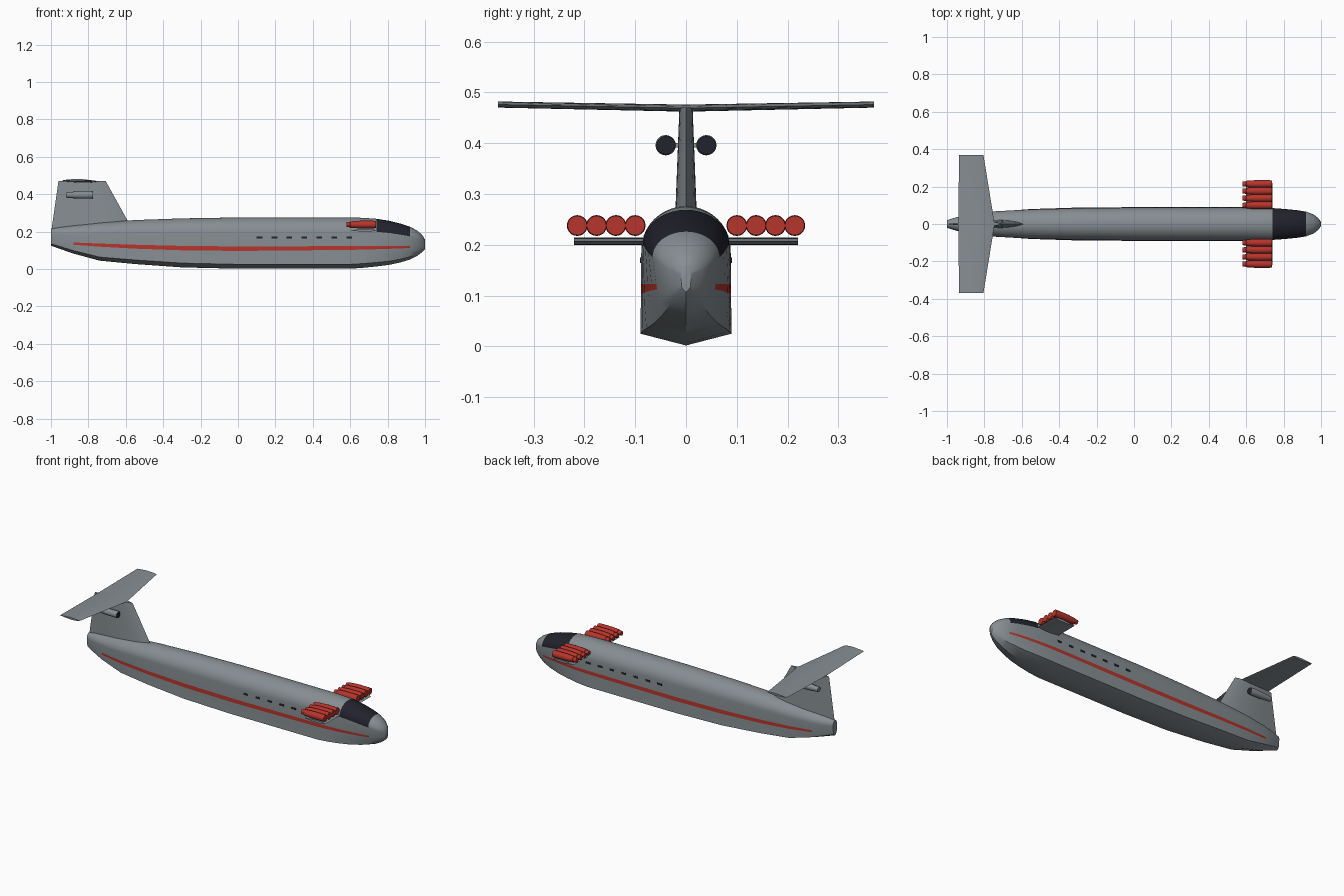
import bpy
import bmesh
from math import sin, cos, pi, radians

cube = bpy.data.objects.get("Cube")
if cube:
    bpy.data.objects.remove(cube)


def material(name, colour):
    mat = bpy.data.materials.new(name)
    mat.use_nodes = True
    mat.diffuse_color = (*colour, 1)
    mat.node_tree.nodes["Principled BSDF"].inputs["Base Color"].default_value = (*colour, 1)
    return mat


GREY = material("hull grey", (0.24, 0.27, 0.29))
RED = material("signal red", (0.47, 0.035, 0.025))
DARK = material("dark glass", (0.016, 0.016, 0.027))


def finish(name, bm, materials, angle=35):
    bmesh.ops.recalc_face_normals(bm, faces=bm.faces)
    mesh = bpy.data.meshes.new(name)
    bm.to_mesh(mesh)
    bm.free()
    for mat in materials:
        mesh.materials.append(mat)
    obj = bpy.data.objects.new(name, mesh)
    bpy.context.collection.objects.link(obj)
    bpy.ops.object.select_all(action="DESELECT")
    obj.select_set(True)
    bpy.context.view_layer.objects.active = obj
    bpy.ops.object.shade_smooth_by_angle(angle=radians(angle))
    return obj


def loft(bm, rings, pick=None):
    """Skin closed rings of points and cap both ends."""
    loops = [[bm.verts.new(p) for p in ring] for ring in rings]
    count = len(loops[0])
    for i, (a, b) in enumerate(zip(loops, loops[1:])):
        for j in range(count):
            k = (j + 1) % count
            face = bm.faces.new((a[j], a[k], b[k], b[j]))
            if pick:
                face.material_index = pick(i, j, count)
    bm.faces.new(loops[0])
    bm.faces.new(loops[-1])


# Hull stations: x, shoulder half width, chine half width, keel, shoulder, top
STATIONS = [
    (-1, .02, .014, .125, .185, .215),
    (-.95, .036, .03, .107, .185, .224),
    (-.88, .052, .047, .083, .185, .234),
    (-.74, .068, .066, .045, .187, .25),
    (-.55, .078, .08, .027, .19, .262),
    (-.3, .084, .088, .009, .19, .271),
    (0, .088, .09, .002, .19, .276),
    (.6, .088, .09, .002, .19, .276),
    (.67, .087, .086, .007, .193, .274),
    (.74, .085, .078, .014, .2, .269),
    (.81, .08, .067, .023, .193, .258),
    (.87, .074, .055, .036, .184, .243),
    (.92, .066, .043, .051, .175, .226),
    (.96, .051, .03, .072, .163, .205),
    (.985, .032, .018, .091, .15, .182),
    (1, .01, .008, .106, .14, .158),
]
ARC = 10


def hull_ring(x, w, wc, keel, shoulder, top):
    chine = keel + .008 + .17 * wc
    mid = .109 + .035 * x * x if x < 0 else .109 + .01 * x * x
    half = .003 + .009 * (1 - abs(x) ** 3)
    side = []
    for z in (chine, (chine + mid - half) / 2, mid - half, mid + half):
        t = max(0, (z - chine) / (shoulder - chine))
        side.append((wc + (w - wc) * t ** .6, z))
    for a in range(ARC):
        angle = a / ARC * pi / 2
        side.append((w * cos(angle), shoulder + (top - shoulder) * sin(angle)))
    mirrored = [(-y, z) for y, z in reversed(side)]
    return [(x, y, z) for y, z in [(0, keel)] + side + [(0, top)] + mirrored]


def hull_colour(i, j, count):
    row = min(j, count - 1 - j)
    start, end = STATIONS[i][0], STATIONS[i + 1][0]
    if row == 3 and start >= -.88 and end <= .92:
        return 1
    if row >= 5 and start >= .74 and end <= .92:
        return 2
    return 0


bm = bmesh.new()
loft(bm, [hull_ring(*s) for s in STATIONS], hull_colour)
finish("hull", bm, [GREY, RED, DARK], 32)


def aerofoil(name, sections, upright=False):
    """Each section: span position, leading x, trailing x, half thickness, offset."""
    steps = 12
    rings = []
    for span, lead, trail, half, offset in sections:
        ring = []
        for k in range(2 * steps):
            u = k / steps if k <= steps else 2 - k / steps
            thick = half * sin(pi * u ** .75) * (1 if k <= steps else -1) + offset
            x = lead + (trail - lead) * u
            ring.append((x, thick, span) if upright else (x, span, thick))
        rings.append(ring)
    bm = bmesh.new()
    loft(bm, rings)
    return finish(name, bm, [GREY], 50)


aerofoil("tail_fin", [(.19, -.552, -1, .024, 0), (.47, -.707, -.96, .013, 0)], True)
aerofoil("tailplane", [(-.37, -.805, -.935, .006, .476), (0, -.745, -.94, .007, .469),
                       (.37, -.805, -.935, .006, .476)])
aerofoil("engine_stub_wing", [(-.22, .74, .6, .007, .207), (.22, .74, .6, .007, .207)])


def nacelle(name, y, z, profile, materials):
    """Turned body from (x, radius) pairs, front end last."""
    sides = 20
    bm = bmesh.new()
    loft(bm, [[(x, y + r * cos(2 * pi * k / sides), z + r * sin(2 * pi * k / sides))
               for k in range(sides)] for x, r in profile])
    if len(materials) > 1:
        bm.faces.ensure_lookup_table()
        bm.faces[-1].material_index = 1
    finish(name, bm, materials)


BOOSTER = [(.58, .013), (.6, .015), (.602, .017), (.65, .0205), (.72, .0205), (.737, .019)]
CRUISE = [(-.92, .014), (-.86, .019), (-.79, .02), (-.775, .018)]

# Engines and cabin windows, mirrored on both sides
for side, label in ((1, "left"), (-1, "right")):
    for n in range(4):
        nacelle(f"{label}_booster_engine_{n + 1}", side * (.1 + .038 * n), .238, BOOSTER, [RED])
    nacelle(f"{label}_tail_engine", side * .04, .396, CRUISE, [GREY, DARK])
    strut = bmesh.new()
    bmesh.ops.create_cube(strut, size=1)
    bmesh.ops.scale(strut, vec=(.07, .03, .008), verts=strut.verts)
    bmesh.ops.translate(strut, vec=(-.84, side * .018, .396), verts=strut.verts)
    finish(f"{label}_tail_engine_strut", strut, [GREY])
    windows = bmesh.new()
    for n in range(7):
        pane = bmesh.ops.create_cube(windows, size=1)["verts"]
        bmesh.ops.scale(windows, vec=(.03, .006, .011), verts=pane)
        bmesh.ops.translate(windows, vec=(.115 + .08 * n, side * .0875, .17), verts=pane)
    finish(f"{label}_cabin_windows", windows, [DARK])
